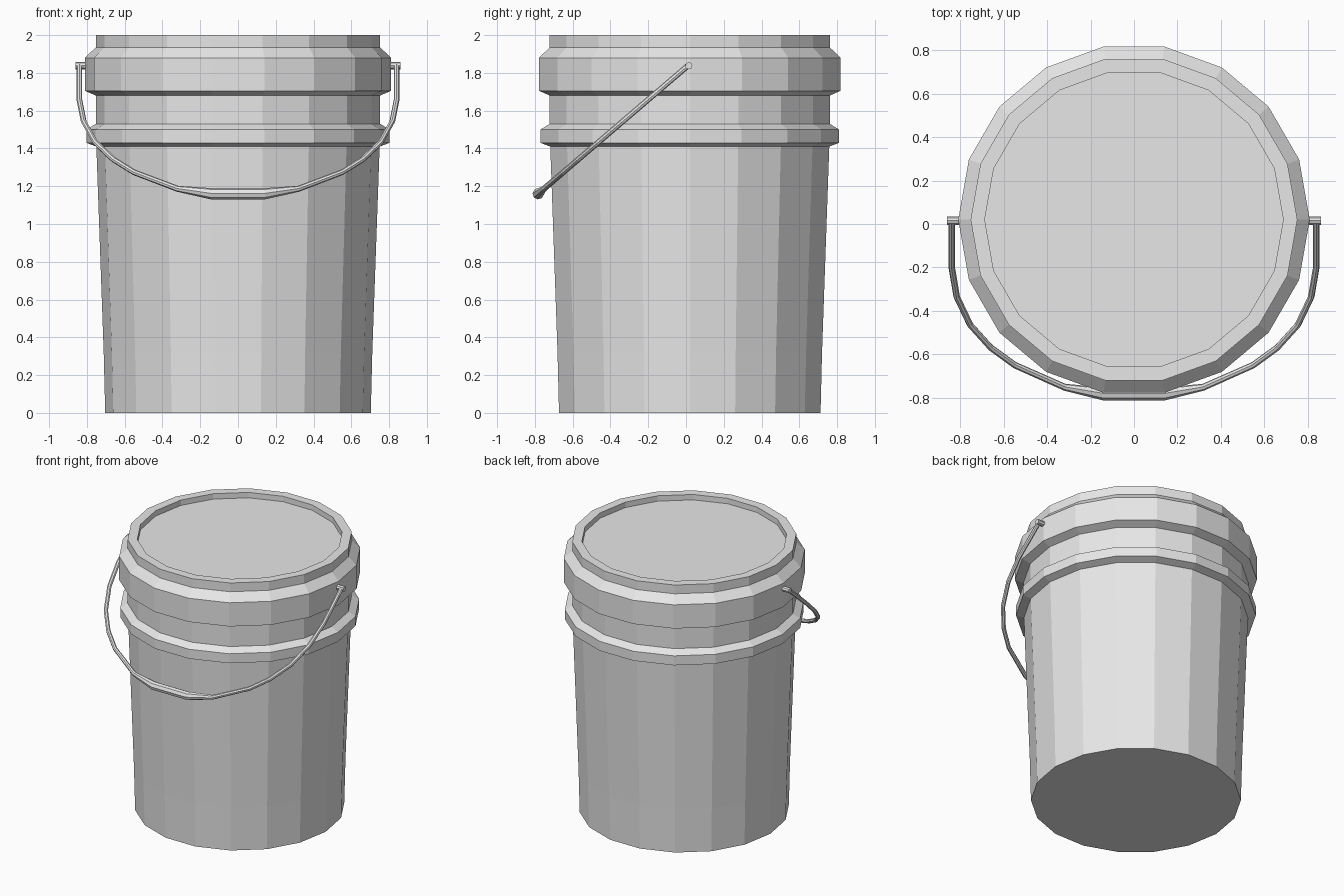
import bpy
import math

SIDES = 18
CENTRE_Y = 0.02

cube = bpy.data.objects.get("Cube")
if cube:
    bpy.data.objects.remove(cube, do_unlink=True)

grey = bpy.data.materials.new("light grey")
grey.use_nodes = True
grey.diffuse_color = (0.8, 0.8, 0.8, 1)
grey.node_tree.nodes["Principled BSDF"].inputs["Base Color"].default_value = (0.8, 0.8, 0.8, 1)


def lathe(name, profile):
    """Turn a (radius, height) profile, listed bottom to top, and cap both ends."""
    verts, faces = [], []
    for r, z in profile:
        for i in range(SIDES):
            a = math.tau * i / SIDES
            verts.append((r * math.cos(a), r * math.sin(a) + CENTRE_Y, z))
    for k in range(len(profile) - 1):
        for i in range(SIDES):
            j = (i + 1) % SIDES
            low, high = k * SIDES, (k + 1) * SIDES
            faces.append((low + i, low + j, high + j, high + i))
    faces.append(tuple(reversed(range(SIDES))))
    faces.append(tuple(range(len(verts) - SIDES, len(verts))))
    mesh = bpy.data.meshes.new(name)
    mesh.from_pydata(verts, [], faces)
    mesh.materials.append(grey)
    obj = bpy.data.objects.new(name, mesh)
    bpy.context.collection.objects.link(obj)
    return obj


# Tapered bucket with its reinforcing ring and straight neck
lathe("bucket", [(0.703, 0), (0.711, 0.32), (0.75, 1.41), (0.803, 1.43),
                 (0.803, 1.50), (0.753, 1.53), (0.753, 1.69)])

# Lid with a sloped shoulder, raised rim and sunken top
lathe("lid", [(0.753, 1.68), (0.81, 1.705), (0.81, 1.88), (0.753, 1.935),
              (0.753, 2.0), (0.688, 2.0), (0.688, 1.96)])

# Pivot pegs on both sides
for side, label in ((1, "left"), (-1, "right")):
    bpy.ops.mesh.primitive_cylinder_add(
        vertices=8, radius=0.019, depth=0.07,
        location=(side * 0.826, 0.015, 1.838), rotation=(0, math.pi / 2, 0))
    peg = bpy.context.object
    peg.name = label + "_handle_peg"
    peg.data.materials.append(grey)

# Wire handle hanging forward, thickened into a grip: (x, y, wire radius)
half = [(0.84, 0.01, 0.015), (0.84, -0.2, 0.015), (0.817, -0.335, 0.015),
        (0.755, -0.465, 0.015), (0.66, -0.57, 0.015), (0.55, -0.65, 0.015),
        (0.32, -0.752, 0.016), (0.14, -0.783, 0.03)]
path = half + [(-x, y, r) for x, y, r in reversed(half)]
curve = bpy.data.curves.new("handle", "CURVE")
curve.dimensions = "3D"
curve.bevel_depth = 1.0
curve.bevel_resolution = 2
curve.use_fill_caps = True
spline = curve.splines.new("POLY")
spline.points.add(len(path) - 1)
for point, (x, y, r) in zip(spline.points, path):
    point.co = (x, y, 1.838 + (y - 0.01) * 0.855, 1)
    point.radius = r
spline.use_smooth = False
curve.materials.append(grey)
handle = bpy.data.objects.new("handle", curve)
bpy.context.collection.objects.link(handle)
bpy.ops.object.select_all(action="DESELECT")
handle.select_set(True)
bpy.context.view_layer.objects.active = handle
bpy.ops.object.convert(target="MESH")
